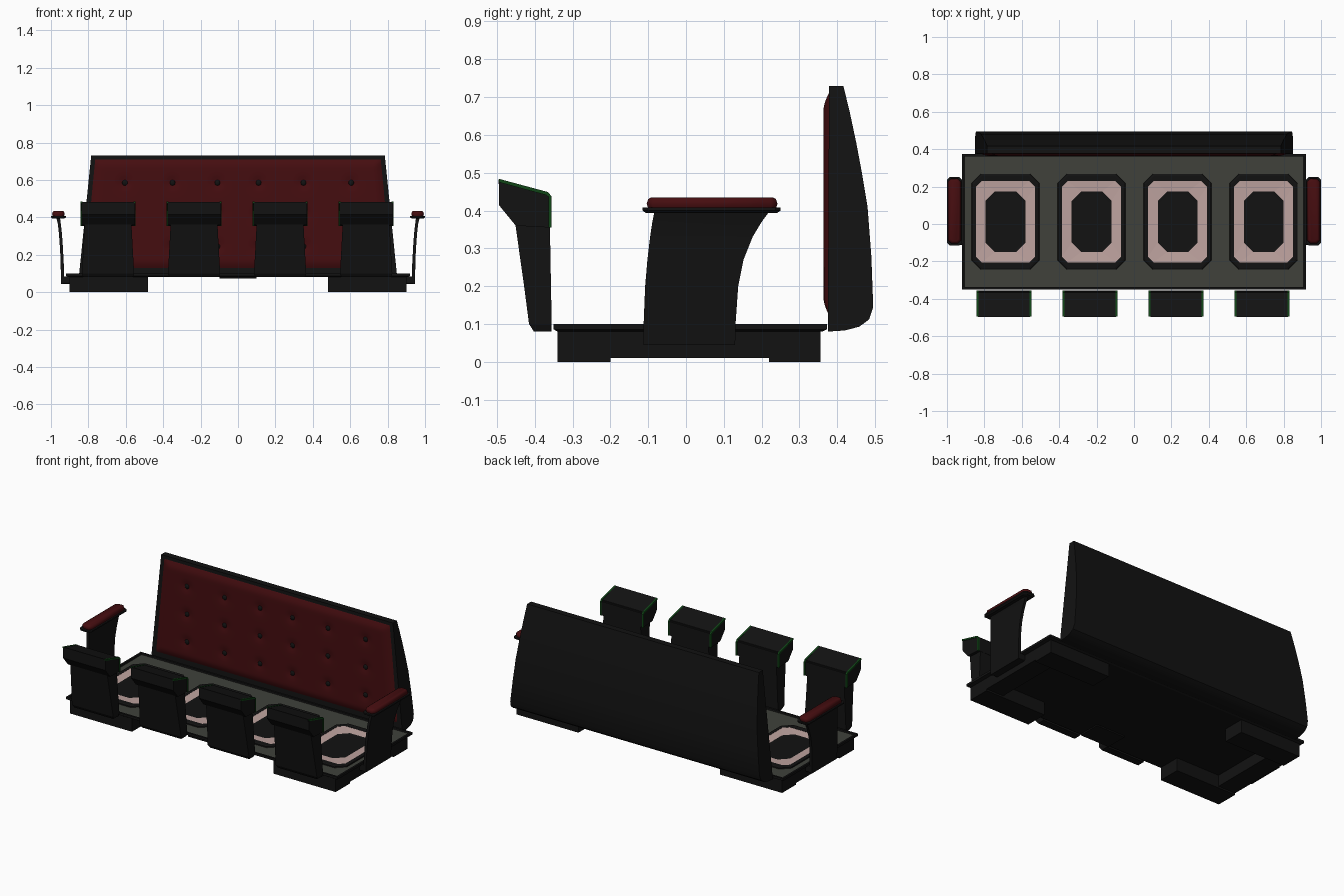
import bpy, bmesh, math

if "Cube" in bpy.data.objects:
    bpy.data.objects.remove(bpy.data.objects["Cube"])


def material(name, rgb):
    m = bpy.data.materials.new(name)
    m.diffuse_color = (*rgb, 1)
    m.use_nodes = True
    m.node_tree.nodes["Principled BSDF"].inputs["Base Color"].default_value = m.diffuse_color
    return m


BLACK = material("black", (0.006, 0.006, 0.006))
RED = material("dark_red", (0.06, 0.004, 0.005))
GREY = material("floor_grey", (0.05, 0.053, 0.043))
PINK = material("pale_pink", (0.52, 0.37, 0.35))
GREEN = material("green", (0.005, 0.06, 0.008))


def finish(bm, name, mat, bevel=0, smooth=None):
    bmesh.ops.recalc_face_normals(bm, faces=bm.faces)
    me = bpy.data.meshes.new(name)
    bm.to_mesh(me)
    bm.free()
    ob = bpy.data.objects.new(name, me)
    bpy.context.collection.objects.link(ob)
    me.materials.append(mat)
    if bevel:
        b = ob.modifiers.new("bevel", 'BEVEL')
        b.width, b.segments = bevel, 2
    if smooth:
        bpy.ops.object.select_all(action='DESELECT')
        ob.select_set(True)
        bpy.context.view_layer.objects.active = ob
        bpy.ops.object.shade_smooth_by_angle(angle=math.radians(smooth))
    return ob


def loft(name, rings, mat, caps=(True, True), **kw):
    """Skin a list of point rings, closing the first and last if wanted."""
    bm = bmesh.new()
    vs = [[bm.verts.new(p) for p in r] for r in rings]
    n = len(vs[0])
    for a, b in zip(vs, vs[1:]):
        for i in range(n):
            j = (i + 1) % n
            bm.faces.new((a[i], a[j], b[j], b[i]))
    if caps[0]:
        bm.faces.new(vs[0])
    if caps[1]:
        bm.faces.new(vs[-1])
    return finish(bm, name, mat, **kw)


def rect(x0, x1, y0, y1, z):
    return [(x0, y0, z), (x1, y0, z), (x1, y1, z), (x0, y1, z)]


def box(name, x0, x1, y0, y1, z0, z1, mat, **kw):
    return loft(name, [rect(x0, x1, y0, y1, z0), rect(x0, x1, y0, y1, z1)], mat, **kw)


def octagon(cx, cy, hx, hy, c, z):
    q = [(hx, hy - c), (hx - c, hy), (c - hx, hy), (-hx, hy - c),
         (-hx, c - hy), (c - hx, -hy), (hx - c, -hy), (hx, c - hy)]
    return [(cx + x, cy + y, z) for x, y in q]


# Platform with a low lip, and grey floor panel
loft("platform", [rect(-.9, .9, -.34, .36, .08), rect(-.92, .92, -.35, .373, .086),
                  rect(-.92, .92, -.35, .373, .1), rect(-.908, .908, -.338, .362, .1),
                  rect(-.905, .905, -.335, .36, .089)], BLACK)
box("floor_panel", -.906, .906, -.336, .361, .086, .091, GREY)
box("front_centre_tab", -.1, .1, -.34, -.2, .072, .085, BLACK)

# C-shaped feet at both ends, with corner pads
for s in (-1, 1):
    u = [(.48, -.34), (.9, -.34), (.9, .355), (.48, .355),
         (.48, .22), (.78, .22), (.78, -.2), (.48, -.2)]
    loft("end_foot", [[(s * x, y, z) for x, y in u] for z in (.01, .085)], BLACK)
    for y0, y1 in ((-.34, -.2), (.22, .355)):
        box("foot_pad", min(s * .48, s * .9), max(s * .48, s * .9), y0, y1, 0, .02, BLACK)

# Four seats, each with a console in front
for i in range(4):
    cx, cy = -.687 + .46 * i, .012
    loft("seat_rim", [octagon(cx, cy, *r) for r in (
        (.182, .257, .05, .088), (.18, .255, .05, .097), (.172, .246, .046, .1),
        (.158, .217, .03, .099), (.157, .216, .03, .092))], BLACK, (False, False))
    loft("seat_cushion", [octagon(cx, cy, *r) for r in (
        (.16, .22, .03, .092), (.158, .217, .03, .098),
        (.106, .162, .05, .094))], PINK, (False, False))
    loft("seat_centre", [octagon(cx, cy, *r) for r in (
        (.106, .162, .05, .094), (.094, .148, .045, .0925))], BLACK, (False, True))

    px = -.695 + .46 * i
    loft("console_column", [rect(px - w, px + w, y0, y1, z) for z, w, y0, y1 in (
        (.08, .132, -.402, -.355), (.1, .14, -.415, -.355), (.2, .134, -.428, -.357),
        (.37, .125, -.452, -.36))], BLACK)
    head = [(-.495, .478), (-.495, .415), (-.45, .36), (-.358, .355), (-.358, .44)]
    loft("console_head", [[(px + x, y, z) for y, z in head] for x in (-.143, .143)], BLACK)
    # green edging along the top and back of the head sides
    strip = [(-.495, .484), (-.365, .449), (-.355, .437), (-.355, .355),
             (-.363, .355), (-.363, .436), (-.37, .441), (-.495, .475)]
    for s in (-1, 1):
        loft("console_trim", [[(px + s * x, y, z) for y, z in strip]
                              for x in (.137, .147)], GREEN)
    loft("console_top", [[(px + x, y, z) for y, z in (
        (-.496, .47), (-.496, .483), (-.365, .447), (-.362, .43))]
        for x in (-.138, .138)], BLACK)

# Backrest shell: side profile, narrowing towards the top


def half_width(z):
    return .85 - .065 * (z - .09) / .64


shell = [(.375, .08), (.42, .083), (.458, .093), (.484, .112), (.495, .145), (.49, .28),
         (.48, .41), (.465, .5), (.45, .58), (.433, .66), (.416, .73), (.378, .73), (.378, .68)]
loft("backrest_shell", [[(s * half_width(z), y, z) for y, z in shell] for s in (-1, 1)],
     BLACK, smooth=25)

# Tufted backrest cushion with buttons
buttons = [(x, z) for x in (-.605, -.35, -.11, .11, .35, .605) for z in (.245, .415, .585)]
bm = bmesh.new()
NX, NZ, Z0, Z1 = 110, 44, .125, .71
grid = []
for k in range(NZ + 1):
    row = []
    z = Z0 + (Z1 - Z0) * k / NZ
    for i in range(NX + 1):
        hw = half_width(z) - .024
        x = hw * (2 * i / NX - 1)
        edge = min(hw - abs(x), z - Z0, Z1 - z)
        puff = .014 * math.sin(min(edge / .045, 1) * math.pi / 2)
        dip = sum(.009 * math.exp(-((x - a) ** 2 + (z - b) ** 2) / .0009) for a, b in buttons)
        row.append(bm.verts.new((x, .3775 - puff + min(dip, puff), z)))
    grid.append(row)
for a, b in zip(grid, grid[1:]):
    for i in range(NX):
        bm.faces.new((a[i], a[i + 1], b[i + 1], b[i]))
cushion = finish(bm, "backrest_cushion", RED, smooth=60)
if cushion.data.polygons[0].normal.y > 0:
    cushion.data.flip_normals()

for x, z in buttons:
    bm = bmesh.new()
    bmesh.ops.create_uvsphere(bm, u_segments=12, v_segments=8, radius=.015)
    bmesh.ops.scale(bm, vec=(1, .5, 1), verts=bm.verts)
    bmesh.ops.translate(bm, vec=(x, .371, z), verts=bm.verts)
    finish(bm, "backrest_button", BLACK, smooth=60)

# Armrests: flared curved panel, top plate and padded rest
panel = [(.045, -.112, .13, .935, .945), (.1, -.112, .131, .929, .947),
         (.2, -.108, .138, .934, .95), (.27, -.102, .152, .938, .954),
         (.33, -.095, .176, .943, .959), (.37, -.089, .2, .948, .964),
         (.4, -.083, .222, .952, .972)]


def rounded(s, x0, x1, y0, y1, z, c):
    return [(s * x, y, z) for x, y, z in octagon((x0 + x1) / 2, (y0 + y1) / 2,
                                                (x1 - x0) / 2, (y1 - y0) / 2, c, z)]


for s in (-1, 1):
    loft("armrest_panel", [[(s * x, y, z) for x, y, z in rect(a, b, y0, y1, z)]
                           for z, y0, y1, a, b in panel], BLACK, smooth=30)
    loft("armrest_bracket", [[(s * x, y, z) for x, y, z in rect(.88, .945, -.112, .13, z)]
                             for z in (.045, .085)], BLACK, bevel=.006)
    loft("armrest_plate", [rounded(s, .93, .99, -.105, .24, .393, .012),
                           rounded(s, .92, 1, -.115, .25, .4, .014),
                           rounded(s, .92, 1, -.115, .25, .408, .014)], BLACK)
    loft("armrest_pad", [rounded(s, .93, .99, -.1, .238, .407, .014),
                         rounded(s, .926, .994, -.104, .242, .418, .016),
                         rounded(s, .93, .99, -.1, .238, .43, .014),
                         rounded(s, .938, .982, -.092, .23, .435, .012)], RED, smooth=50)
